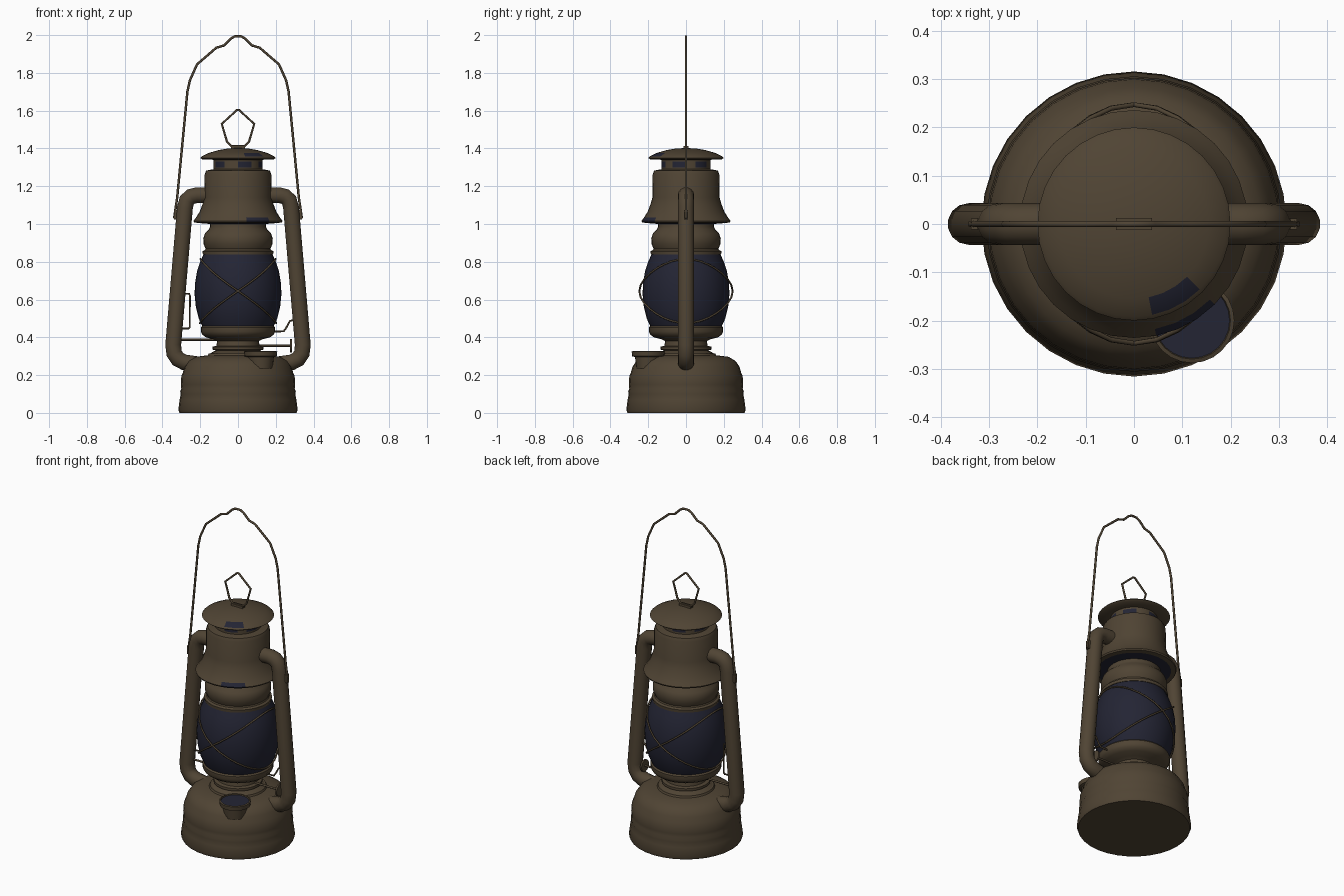
import bpy, bmesh, math
from mathutils import Vector

if "Cube" in bpy.data.objects:
    bpy.data.objects.remove(bpy.data.objects["Cube"])


def material(name, rgb):
    m = bpy.data.materials.new(name)
    m.diffuse_color = (*rgb, 1)
    m.use_nodes = True
    m.node_tree.nodes["Principled BSDF"].inputs["Base Color"].default_value = m.diffuse_color
    return m


BROWN = material("aged brown metal", (0.080, 0.058, 0.034))
NAVY = material("dark navy glass", (0.017, 0.018, 0.034))
SEG = 32


def finish(ob, angle=40):
    me = ob.data
    for p in me.polygons:
        p.use_smooth = True
    me.set_sharp_from_angle(angle=math.radians(angle))


def lathe(name, profile, centre=(0, 0), mats=(BROWN,), rule=None, seg=SEG):
    """Spin an (r, z) profile, listed bottom to top, round a vertical axis."""
    bm = bmesh.new()
    rings = []
    for r, z in profile:
        if r == 0:
            rings.append([bm.verts.new((centre[0], centre[1], z))])
        else:
            rings.append([bm.verts.new((centre[0] + r * math.cos(2 * math.pi * i / seg),
                                        centre[1] + r * math.sin(2 * math.pi * i / seg), z))
                          for i in range(seg)])
    for a, b in zip(rings, rings[1:]):
        for i in range(seg):
            j = (i + 1) % seg
            if len(a) == 1:
                f = (a[0], b[j], b[i])
            elif len(b) == 1:
                f = (a[i], a[j], b[0])
            else:
                f = (a[i], a[j], b[j], b[i])
            face = bm.faces.new(f)
            if rule and rule(face.calc_center_median()):
                face.material_index = 1
    me = bpy.data.meshes.new(name)
    bm.to_mesh(me)
    bm.free()
    for m in mats:
        me.materials.append(m)
    ob = bpy.data.objects.new(name, me)
    bpy.context.collection.objects.link(ob)
    finish(ob)
    return ob


def wire(name, points, radius=0.006, cyclic=False, sides=2):
    """Round rod along a path, turned into a mesh."""
    cu = bpy.data.curves.new(name, 'CURVE')
    cu.dimensions = '3D'
    cu.bevel_depth = radius
    cu.bevel_resolution = sides
    cu.use_fill_caps = True
    sp = cu.splines.new('POLY')
    sp.points.add(len(points) - 1)
    for p, c in zip(sp.points, points):
        p.co = (*c, 1)
    sp.use_cyclic_u = cyclic
    tmp = bpy.data.objects.new(name + "_path", cu)
    bpy.context.collection.objects.link(tmp)
    me = bpy.data.meshes.new_from_object(tmp.evaluated_get(bpy.context.evaluated_depsgraph_get()))
    bpy.data.objects.remove(tmp)
    me.materials.clear()
    me.materials.append(BROWN)
    ob = bpy.data.objects.new(name, me)
    bpy.context.collection.objects.link(ob)
    finish(ob, 50)
    return ob


def box(name, centre, size):
    bm = bmesh.new()
    bmesh.ops.create_cube(bm, size=1)
    for v in bm.verts:
        v.co = Vector(v.co[k] * size[k] + centre[k] for k in range(3))
    me = bpy.data.meshes.new(name)
    bm.to_mesh(me)
    bm.free()
    me.materials.append(BROWN)
    ob = bpy.data.objects.new(name, me)
    bpy.context.collection.objects.link(ob)
    return ob


def degrees(c):
    return math.degrees(math.atan2(c.y, c.x))


def front_patch(c):
    return -76 < degrees(c) < -48


# fuel tank with rolled ridges
lathe("fuel_tank", [(0, 0), (0.31, 0), (0.316, 0.015), (0.309, 0.07), (0.303, 0.10), (0.306, 0.115),
                    (0.300, 0.13), (0.303, 0.15), (0.300, 0.195), (0.293, 0.21), (0.283, 0.245),
                    (0.262, 0.275), (0.225, 0.297), (0.16, 0.305), (0.155, 0.315), (0, 0.315)])
# burner and globe seat
lathe("burner", [(0.155, 0.31), (0.13, 0.325), (0.115, 0.33), (0.135, 0.335), (0.135, 0.35), (0.115, 0.355),
                 (0.11, 0.38), (0.13, 0.39), (0.17, 0.40), (0.19, 0.415), (0.197, 0.43),
                 (0.197, 0.452), (0.188, 0.462), (0, 0.462)])
# glass globe
globe = [(0.19, 0.46), (0.208, 0.50), (0.223, 0.56), (0.23, 0.63), (0.227, 0.69),
         (0.217, 0.75), (0.2, 0.80), (0.18, 0.845)]
lathe("glass_globe", globe, mats=(NAVY,))
# collar above the globe
lathe("globe_collar", [(0.17, 0.835), (0.186, 0.838), (0.188, 0.855), (0.175, 0.862), (0.172, 0.87), (0.183, 0.895),
                       (0.184, 0.925), (0.175, 0.95), (0.155, 0.97), (0.148, 0.985), (0.148, 1.01)])
# hood with flared skirt, dark opening underneath
lathe("hood", [(0.145, 1.00), (0.205, 1.005), (0.232, 1.008), (0.236, 1.016), (0.222, 1.035),
               (0.203, 1.065), (0.188, 1.105), (0.178, 1.14), (0.176, 1.265), (0.168, 1.283),
               (0.13, 1.29)], mats=(BROWN, NAVY),
      rule=lambda c: c.z < 1.004 or (1.012 < c.z < 1.04 and front_patch(c)))
# vented neck
lathe("vent_neck", [(0.13, 1.28), (0.13, 1.30), (0.13, 1.33), (0.13, 1.35)], mats=(BROWN, NAVY),
      rule=lambda c: 1.30 < c.z < 1.335 and (degrees(c) + 360) % 60 > 27)
# domed cap
lathe("cap", [(0, 1.335), (0.13, 1.34), (0.19, 1.342), (0.2, 1.35), (0.192, 1.358), (0.155, 1.376), (0.10, 1.392),
              (0.05, 1.40), (0, 1.402)], mats=(BROWN, NAVY),
      rule=lambda c: 1.36 < c.z < 1.38 and front_patch(c))
# filler neck and lid
lathe("filler", [(0, 0.23), (0.062, 0.235), (0.070, 0.295), (0.085, 0.30), (0.088, 0.325), (0.08, 0.328),
                 (0.078, 0.322), (0, 0.322)], centre=(0.12, -0.2), mats=(BROWN, NAVY),
      rule=lambda c: c.z > 0.32 and math.hypot(c.x - 0.12, c.y + 0.2) < 0.078, seg=24)

# side tubes and bail ears
tube = [(0.14, 1.152), (0.22, 1.152), (0.25, 1.145), (0.271, 1.125), (0.281, 1.085), (0.343, 0.36),
        (0.338, 0.315), (0.318, 0.285), (0.285, 0.268), (0.20, 0.255)]
for s, side in ((-1, "left"), (1, "right")):
    wire(side + "_air_tube", [(s * x, 0, z) for x, z in tube], 0.043, sides=5)
    box(side + "_bail_ear", (s * 0.328, 0, 1.05), (0.02, 0.022, 0.05))

# carrying handle
bail = [(0.338, 1.03), (0.322, 1.14), (0.268, 1.70), (0.255, 1.76), (0.217, 1.845), (0.115, 1.933), (0.075, 1.945),
        (0.04, 1.98), (0.018, 1.993)]
wire("carrying_handle", [(-x, 0, z) for x, z in bail] + [(x, 0, z) for x, z in reversed(bail)], 0.0065)
# lifting ring and its bracket on the cap
wire("cap_ring", [(0.006, 0, 1.603), (0.086, 0, 1.53), (0.058, 0, 1.435), (0.035, 0, 1.412), (-0.035, 0, 1.412),
                  (-0.058, 0, 1.435), (-0.086, 0, 1.53), (-0.006, 0, 1.603)], cyclic=True)
box("cap_ring_bracket", (0, 0, 1.404), (0.075, 0.024, 0.02))


# guard wires crossing at the front and back of the globe
def globe_radius(z):
    for (r0, z0), (r1, z1) in zip(globe, globe[1:]):
        if z0 <= z <= z1:
            return r0 + (r1 - r0) * (z - z0) / (z1 - z0)
    return 0.19


for face, fy in (("front", -1), ("back", 1)):
    for s in (-1, 1):
        pts = []
        for i in range(17):
            t = math.pi * i / 16
            z = 0.645 + s * 0.17 * math.cos(t)
            r = globe_radius(z) + 0.006 + 0.012 * math.sin(t) ** 6
            pts.append((r * math.cos(t), fy * r * math.sin(t), z))
        wire(f"{face}_guard_wire_{'a' if s < 0 else 'b'}", pts, 0.005)

# globe lift lever, left
wire("lift_lever_loop", [(-0.31, 0, 0.63), (-0.258, 0, 0.63), (-0.255, 0, 0.62), (-0.255, 0, 0.455),
                         (-0.262, 0, 0.447), (-0.31, 0, 0.447)], 0.005)
wire("lift_lever_rod", [(-0.31, 0, 0.387), (-0.1, 0, 0.387)], 0.006)
# lever catch, right
wire("lever_catch", [(0.18, 0, 0.43), (0.242, 0, 0.432), (0.255, 0, 0.45), (0.275, 0, 0.487), (0.31, 0, 0.495)], 0.005)
# wick adjuster
wire("wick_rod", [(0.1, 0, 0.355), (0.28, 0, 0.355)], 0.006)
wire("wick_knob", [(0.275, 0, 0.355), (0.285, 0, 0.355)], 0.036, sides=5)
